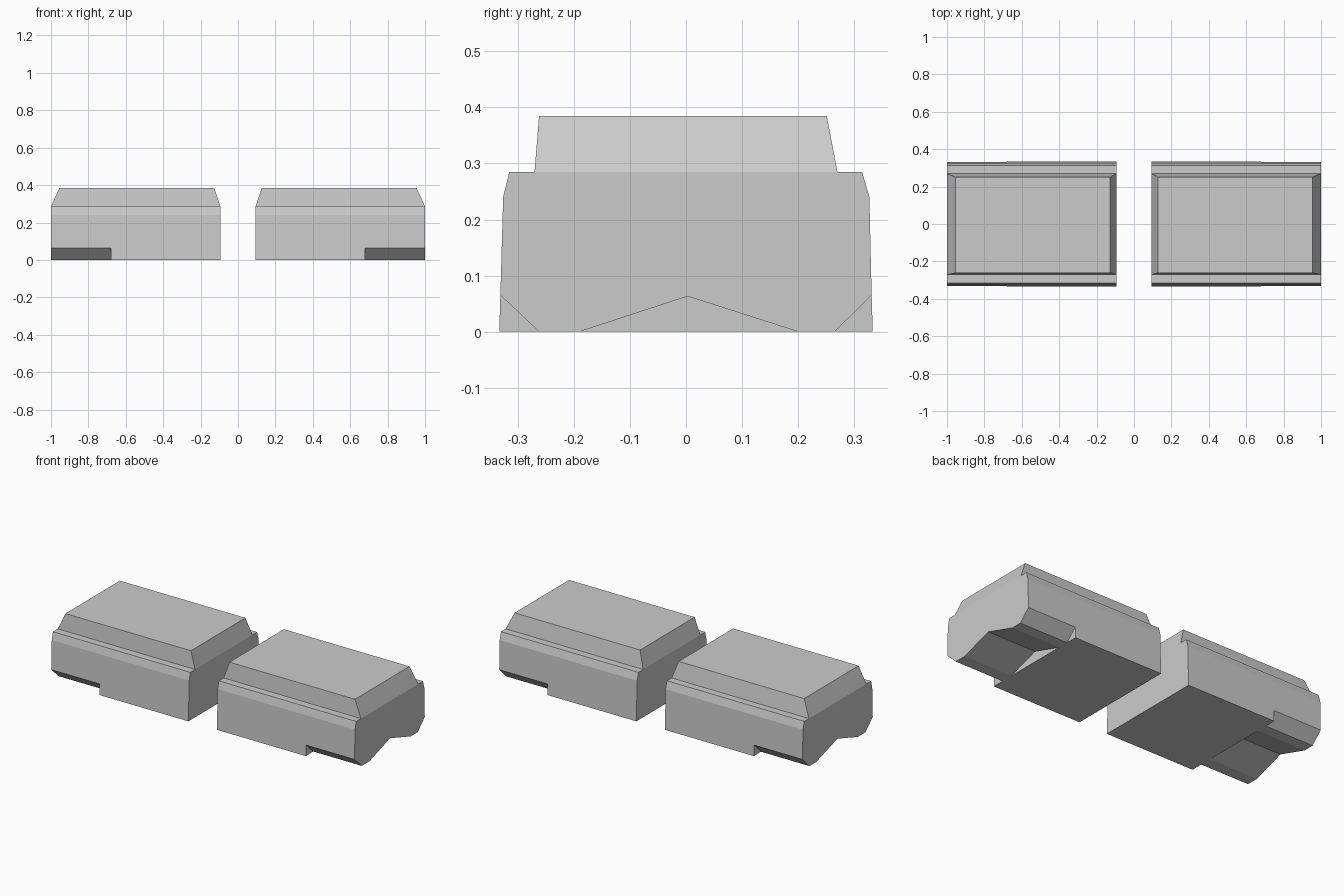
import bpy
import bmesh

if "Cube" in bpy.data.objects:
    bpy.data.objects.remove(bpy.data.objects["Cube"])

INNER, STEP, OUTER = 0.094, 0.68, 1.0

# Shared upper outline (y, z), running from right to left below the open top
right_side = [(0.27, 0.285), (0.314, 0.285), (0.327, 0.24), (0.331, 0.065)]
left_side = [(-0.331, 0.065), (-0.326, 0.24), (-0.315, 0.285), (-0.27, 0.285)]
# Full underside for the inner part; chamfered and V-notched underside for the outer end
full_base = [(0.333, 0), (0.265, 0), (0.2, 0), (-0.19, 0), (-0.262, 0), (-0.333, 0)]
notched_base = [(0.265, 0), (0.2, 0), (0.003, 0.063), (-0.19, 0), (-0.262, 0)]
# Triangular walls where the two undersides meet
step_walls = [
    [(0.331, 0.065), (0.333, 0), (0.265, 0)],
    [(0.2, 0), (0.003, 0.063), (-0.19, 0)],
    [(-0.262, 0), (-0.333, 0), (-0.331, 0.065)],
]


def polygon(bm, points):
    return bm.faces.new([bm.verts.new(p) for p in points])


def sweep(bm, profile, x0, x1):
    for (ya, za), (yb, zb) in zip(profile, profile[1:]):
        polygon(bm, [(x0, ya, za), (x1, ya, za), (x1, yb, zb), (x0, yb, zb)])


def end_face(bm, profile, x):
    polygon(bm, [(x, y, z) for y, z in profile])


def finish(bm, name):
    bmesh.ops.remove_doubles(bm, verts=bm.verts[:], dist=0.0001)
    bmesh.ops.recalc_face_normals(bm, faces=bm.faces[:])
    # Make sure the shell faces outwards, judged by its topmost or outermost face
    ref = max(bm.faces, key=lambda f: f.calc_center_median().x)
    if ref.normal.x < 0:
        bmesh.ops.reverse_faces(bm, faces=bm.faces[:])
    mesh = bpy.data.meshes.new(name)
    bm.to_mesh(mesh)
    bm.free()
    obj = bpy.data.objects.new(name, mesh)
    bpy.context.collection.objects.link(obj)
    mirror = obj.modifiers.new("other_block", "MIRROR")
    mirror.use_axis[0] = True
    return obj


# Block bodies
bm = bmesh.new()
inner_profile = right_side + full_base + left_side
outer_profile = right_side + notched_base + left_side
sweep(bm, inner_profile, INNER, STEP)
sweep(bm, outer_profile, STEP, OUTER)
end_face(bm, inner_profile, INNER)
end_face(bm, outer_profile, OUTER)
for wall in step_walls:
    end_face(bm, wall, STEP)
finish(bm, "block_body")

# Tapered caps sitting on the bodies
bm = bmesh.new()
base = [(INNER, -0.27, 0.285), (OUTER, -0.27, 0.285), (OUTER, 0.27, 0.285), (INNER, 0.27, 0.285)]
top = [(0.127, -0.262, 0.385), (0.955, -0.262, 0.385), (0.955, 0.251, 0.385), (0.127, 0.251, 0.385)]
polygon(bm, top)
for i in range(4):
    j = (i + 1) % 4
    polygon(bm, [base[i], base[j], top[j], top[i]])
finish(bm, "tapered_cap")
